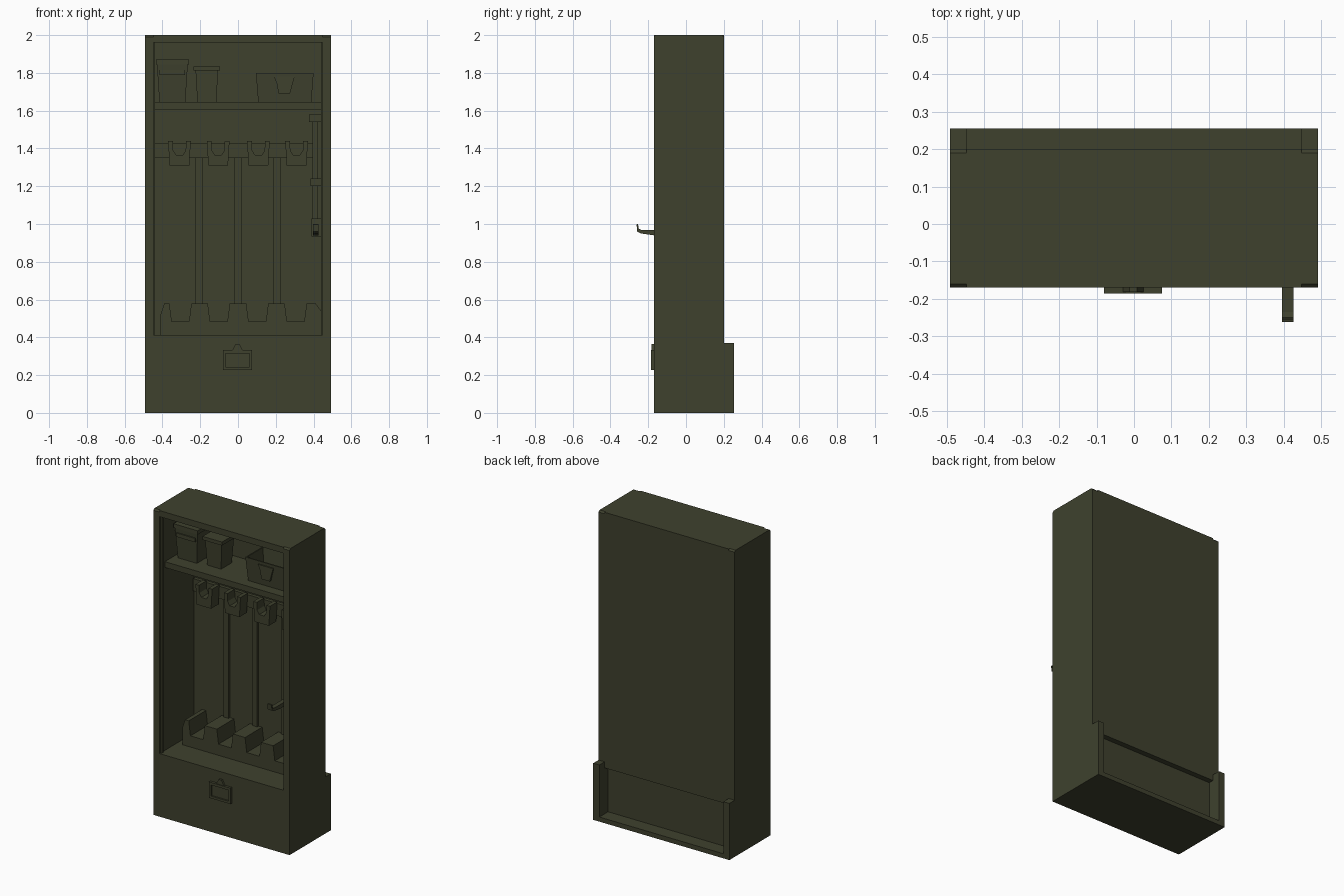
import bpy, bmesh, math

if "Cube" in bpy.data.objects:
    bpy.data.objects.remove(bpy.data.objects["Cube"])

olive = bpy.data.materials.new("dark olive")
olive.diffuse_color = (0.049, 0.053, 0.027, 1)
olive.use_nodes = True
olive.node_tree.nodes["Principled BSDF"].inputs["Base Color"].default_value = olive.diffuse_color


def finish(name, bm, bevel=0):
    bmesh.ops.recalc_face_normals(bm, faces=bm.faces[:])
    me = bpy.data.meshes.new(name)
    bm.to_mesh(me)
    bm.free()
    me.materials.append(olive)
    ob = bpy.data.objects.new(name, me)
    bpy.context.collection.objects.link(ob)
    if bevel:
        mod = ob.modifiers.new("bevel", 'BEVEL')
        mod.width = bevel
        mod.segments = 1
    return ob


def prism(name, pts, a, b, axis='y', bevel=0):
    """Extrude an (x,z) profile along y, or a (y,z) profile along x."""
    bm = bmesh.new()
    place = (lambda p, t: (p[0], t, p[1])) if axis == 'y' else (lambda p, t: (t, p[0], p[1]))
    va = [bm.verts.new(place(p, a)) for p in pts]
    vb = [bm.verts.new(place(p, b)) for p in pts]
    bm.faces.new(va)
    bm.faces.new(vb[::-1])
    n = len(pts)
    for i in range(n):
        j = (i + 1) % n
        bm.faces.new((va[i], va[j], vb[j], vb[i]))
    return finish(name, bm, bevel)


def box(name, x0, x1, y0, y1, z0, z1, bevel=0):
    return prism(name, [(x0, z0), (x1, z0), (x1, z1), (x0, z1)], y0, y1, 'y', bevel)


def tub(name, x0, x1, y0, y1, z0, z1, taper, wall=0.008):
    """Open container, narrower at the base."""
    bm = bmesh.new()

    def ring(i, z):
        return [bm.verts.new((x, y, z)) for x, y in
                ((x0 + i, y0 + i), (x1 - i, y0 + i), (x1 - i, y1 - i), (x0 + i, y1 - i))]
    rings = [ring(taper, z0), ring(0, z1), ring(wall, z1), ring(taper + wall, z0 + 0.01)]
    for r, s in zip(rings, rings[1:]):
        for i in range(4):
            j = (i + 1) % 4
            bm.faces.new((r[i], r[j], s[j], s[i]))
    bm.faces.new(rings[0])
    bm.faces.new(rings[-1])
    return finish(name, bm)


W, IN, F, B, BACK = 0.492, 0.448, -0.17, 0.20, 0.187

# Cabinet shell
for s, side in ((-1, "left"), (1, "right")):
    x0, x1 = sorted((s * IN, s * W))
    # side wall with slightly eased top corners, and rear skirt wing
    prism(side + "_wall", [(F, 0), (B, 0), (B, 1.99), (B - 0.01, 2), (F + 0.01, 2), (F, 1.99)],
          x0, x1, 'x')
    box(side + "_rear_wing", x0, x1, B, 0.255, 0, 0.37)
box("top_panel", -IN, IN, F, B, 1.96, 2.0)
box("back_panel", -IN, IN, BACK, B, 0.33, 1.96)
box("lower_body", -IN, IN, F, 0.165, 0.03, 0.412)
box("lower_back_filler", -IN, IN, 0.165, BACK, 0.33, 0.412)
box("base_plate", -IN, IN, F, 0.255, 0.0, 0.03)

# Thin lip around the opening
for s, side in ((-1, "left"), (1, "right")):
    x0, x1 = sorted((s * (IN - 0.008), s * IN))
    box(side + "_opening_lip", x0, x1, F + 0.012, F + 0.03, 0.412, 1.96)

# Upper shelf
box("shelf", -IN, IN, -0.11, BACK, 1.62, 1.645)
box("shelf_front_edge", -IN, IN, -0.115, -0.10, 1.607, 1.645)

# Lower rack: one toothed profile with four tapered slots
rack = [(-0.41, 0.412), (0.44, 0.412), (0.44, 0.54), (0.41, 0.58)]
for c in (0.305, 0.102, -0.102, -0.305):
    rack += [(c + 0.058, 0.58), (c + 0.046, 0.485), (c - 0.046, 0.485), (c - 0.058, 0.58)]
rack += [(-0.39, 0.58), (-0.41, 0.52)]
prism("lower_rack", rack, 0.01, BACK)

# Vertical strips on the back panel
for i, x in enumerate((-0.207, 0, 0.207)):
    box(f"back_strip_{i + 1}", x - 0.018, x + 0.018, BACK - 0.014, BACK, 0.58, 1.36)

# Upper rail with four U-shaped holders
box("upper_rail", -0.44, 0.42, 0.165, BACK, 1.35, 1.43)
for i, c in enumerate((-0.31, -0.105, 0.108, 0.31)):
    u = [(-0.052, 1.31), (0.052, 1.31), (0.06, 1.44), (0.035, 1.44), (0.033, 1.39),
         (0.018, 1.365), (-0.018, 1.365), (-0.033, 1.39), (-0.035, 1.44), (-0.06, 1.44)]
    prism(f"holder_{i + 1}", [(c + x, z) for x, z in u], 0.09, 0.165)

# Shelf containers
tub("tall_bin", -0.43, -0.265, -0.04, 0.12, 1.645, 1.86, 0.014)
box("tall_bin_lid", -0.435, -0.26, -0.045, 0.125, 1.845, 1.87)
box("tall_bin_band", -0.415, -0.28, -0.045, -0.03, 1.79, 1.815)
tub("small_bin", -0.225, -0.105, -0.02, 0.11, 1.645, 1.82, 0.01)
box("small_bin_lid", -0.235, -0.095, -0.03, 0.12, 1.812, 1.835)
tub("wide_bin", 0.095, 0.40, -0.06, 0.12, 1.645, 1.80, 0.012)
prism("wide_bin_tab", [(0.215, 1.69), (0.275, 1.69), (0.29, 1.745), (0.30, 1.78),
                       (0.19, 1.78), (0.205, 1.745)], -0.066, -0.05)

# Lever assembly on the right
box("right_rod", 0.395, 0.42, 0.14, 0.165, 0.95, 1.56)
box("right_rod_top_bracket", 0.375, IN, 0.12, BACK, 1.54, 1.58)
box("right_rod_middle_bracket", 0.385, IN, 0.12, BACK, 1.20, 1.24)
box("right_rod_lower_bracket", 0.39, IN, 0.10, BACK, 0.935, 1.03)
prism("lever", [(0.13, 0.94), (0.13, 0.965), (-0.235, 0.968), (-0.25, 0.975), (-0.254, 1.0),
                (-0.262, 0.998), (-0.258, 0.96), (-0.24, 0.95), (-0.17, 0.94)],
      0.396, 0.426, 'x')

# Label holder on the lower front
box("label_plate", -0.07, 0.07, F - 0.006, F, 0.235, 0.325)
box("label_frame_bottom", -0.08, 0.075, F - 0.016, F, 0.228, 0.243)
box("label_frame_top", -0.08, 0.075, F - 0.016, F, 0.315, 0.332)
box("label_frame_left", -0.08, -0.065, F - 0.016, F, 0.243, 0.315)
box("label_frame_right", 0.06, 0.075, F - 0.016, F, 0.243, 0.315)
prism("label_hanger", [(-0.03, 0.332), (0.025, 0.332), (0.008, 0.365), (-0.012, 0.365)], F - 0.012, F)
